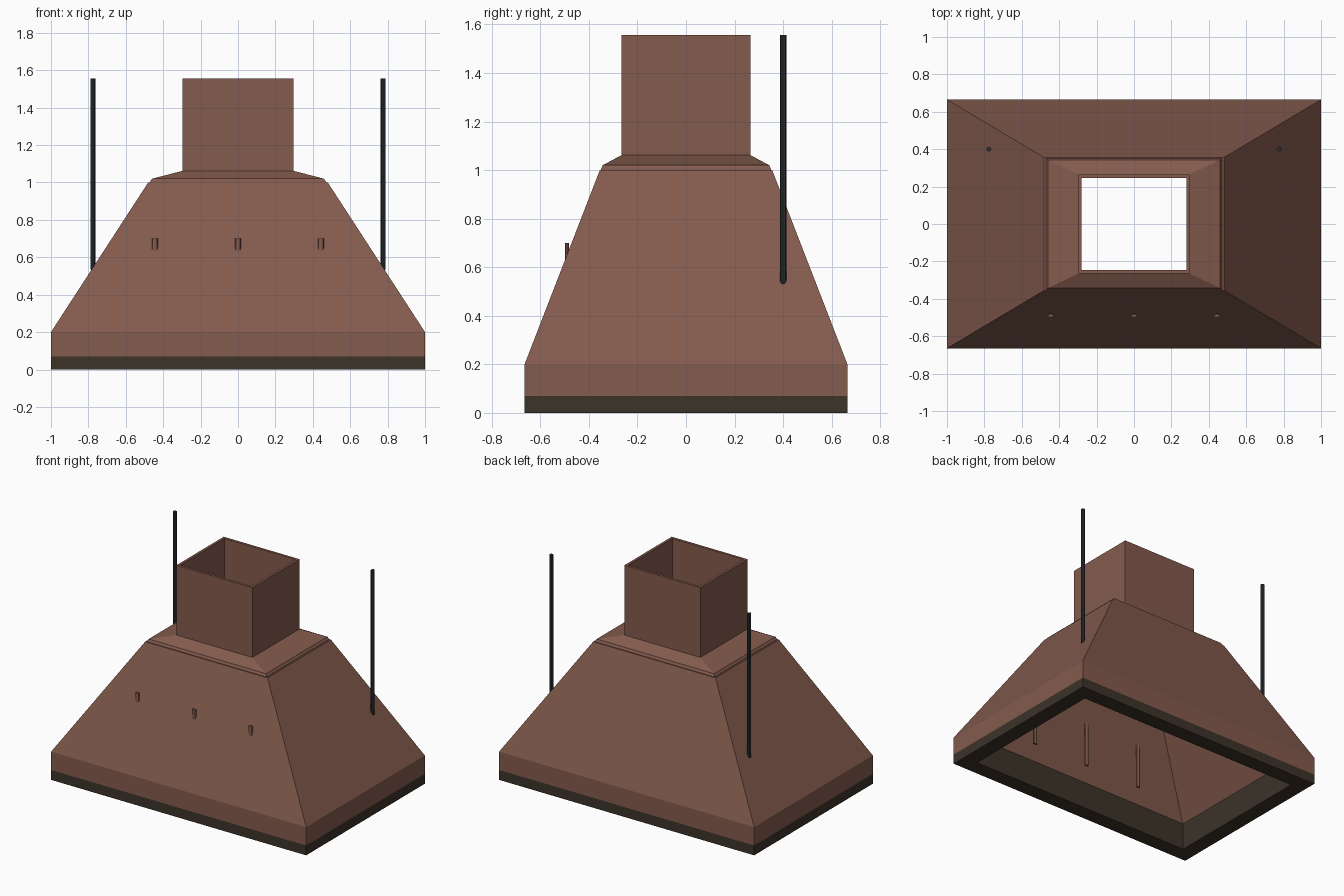
import bpy, bmesh

if "Cube" in bpy.data.objects:
    bpy.data.objects.remove(bpy.data.objects["Cube"])


def material(name, rgb):
    m = bpy.data.materials.new(name)
    m.diffuse_color = (*rgb, 1)
    m.use_nodes = True
    m.node_tree.nodes["Principled BSDF"].inputs["Base Color"].default_value = m.diffuse_color
    return m


copper = material("copper_brown", (0.23, 0.105, 0.075))
trim = material("dark_trim", (0.045, 0.033, 0.022))
iron = material("dark_iron", (0.025, 0.03, 0.032))


def finish(bm, name, mat):
    bmesh.ops.recalc_face_normals(bm, faces=bm.faces)
    me = bpy.data.meshes.new(name)
    bm.to_mesh(me)
    bm.free()
    me.materials.append(mat)
    ob = bpy.data.objects.new(name, me)
    bpy.context.collection.objects.link(ob)
    return ob


def rect_loft(name, profile, mat):
    """Closed ring of rectangles, each given as (half x, half y, z)."""
    bm = bmesh.new()
    rings = [[bm.verts.new((sx * hx, sy * hy, z))
              for sx, sy in ((-1, -1), (1, -1), (1, 1), (-1, 1))]
             for hx, hy, z in profile]
    for a, b in zip(rings, rings[1:] + rings[:1]):
        for i in range(4):
            j = (i + 1) % 4
            bm.faces.new((a[i], a[j], b[j], b[i]))
    return finish(bm, name, mat)


def rod(name, x, y, z0, z1, rx, ry, sides, mat, taper=0.0):
    """Vertical rod with an optional tapered lower tip."""
    bm = bmesh.new()
    bmesh.ops.create_cone(bm, cap_ends=True, segments=sides,
                          radius1=1, radius2=1, depth=1)
    bottom = [f for f in bm.faces if f.normal.z < -0.9]
    for v in bm.verts:
        v.co = (x + v.co.x * rx, y + v.co.y * ry, z1 if v.co.z > 0 else z0 + taper)
    if taper:
        ext = bmesh.ops.extrude_face_region(bm, geom=bottom)["geom"]
        for v in (g for g in ext if isinstance(g, bmesh.types.BMVert)):
            v.co = (x + (v.co.x - x) * 0.6, y + (v.co.y - y) * 0.6, z0)
        bmesh.ops.delete(bm, geom=bottom, context='FACES_ONLY')
    return finish(bm, name, mat)


# Sloped canopy with skirt, hollow inside
rect_loft("canopy", [
    (1.0, 0.665, 0.07), (1.0, 0.665, 0.2), (0.48, 0.355, 1.0),
    (0.465, 0.343, 1.0), (0.45, 0.33, 0.995),
    (0.978, 0.645, 0.195), (0.978, 0.645, 0.07)], copper)

# Stepped cap and square flue, open at both ends
rect_loft("cap_and_flue", [
    (0.47, 0.35, 1.0), (0.47, 0.35, 1.005), (0.46, 0.343, 1.02),
    (0.298, 0.265, 1.062), (0.298, 0.265, 1.556),
    (0.28, 0.247, 1.556), (0.28, 0.247, 1.045), (0.44, 0.325, 1.0)], copper)

# Dark frame around the bottom opening, with its lining inside the skirt
rect_loft("bottom_frame", [
    (1.0, 0.665, 0.0), (1.0, 0.665, 0.07), (0.978, 0.645, 0.07),
    (0.978, 0.645, 0.195), (0.89, 0.555, 0.195), (0.89, 0.555, 0.0)], trim)

# Hanging rods
for side, x in (("left", -0.776), ("right", 0.776)):
    rod(f"hanging_rod_{side}", x, 0.4, 0.525, 1.556, 0.013, 0.013, 8, iron, 0.015)

# Pegs passing through the front panel
for i, x in enumerate((-0.445, 0.0, 0.443)):
    rod(f"front_peg_{i + 1}", x, -0.49, 0.28, 0.7, 0.016, 0.009, 8, copper)
